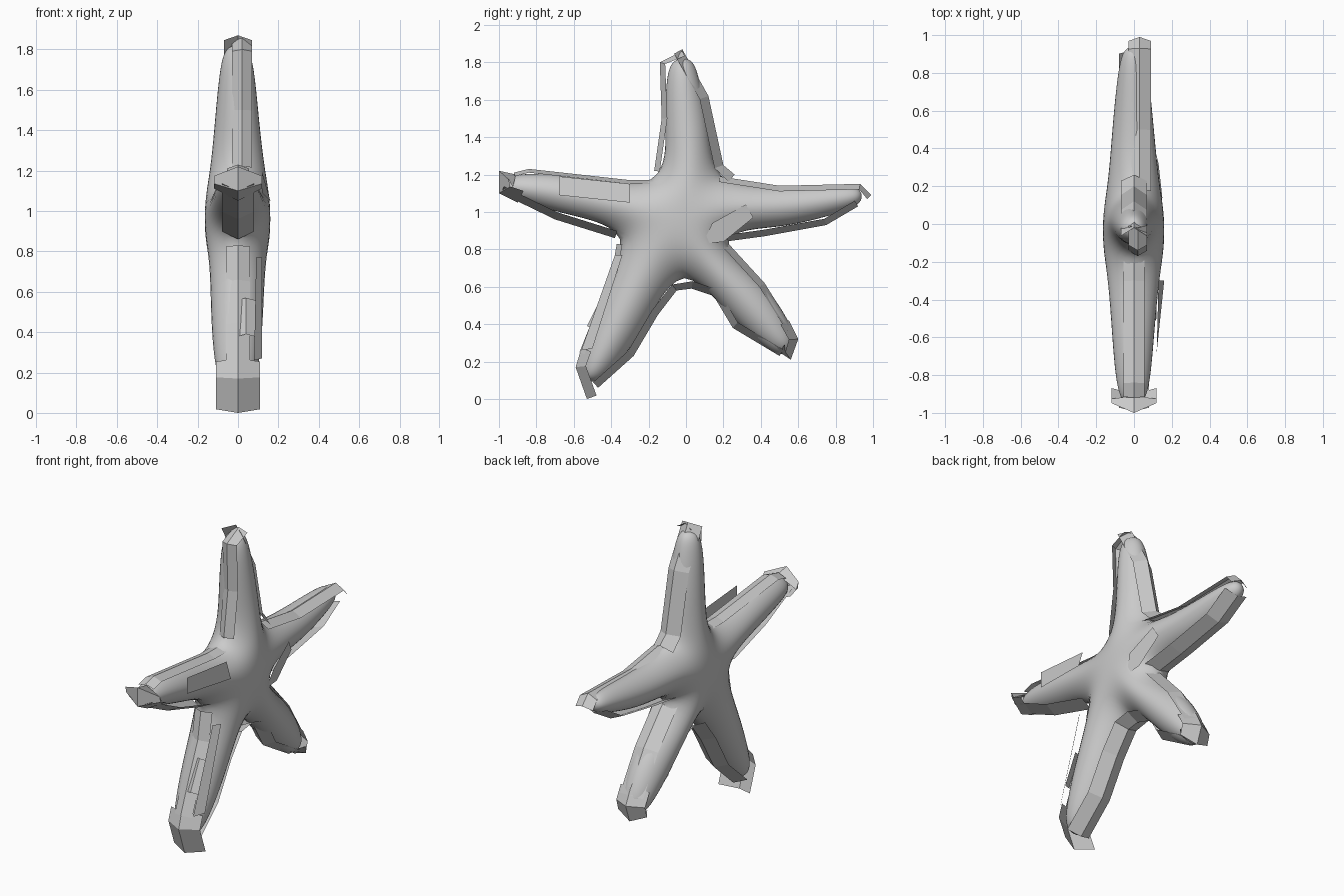
import bpy
import bmesh
from mathutils import Vector

cube = bpy.data.objects.get("Cube")
if cube:
    bpy.data.objects.remove(cube, do_unlink=True)

GREY = (0.6, 0.6, 0.6, 1.0)
mat = bpy.data.materials.new("plain grey")
mat.use_nodes = True
mat.diffuse_color = GREY
mat.node_tree.nodes["Principled BSDF"].inputs["Base Color"].default_value = GREY


def make_object(name, bm, smooth):
    mesh = bpy.data.meshes.new(name)
    bm.to_mesh(mesh)
    bm.free()
    mesh.materials.append(mat)
    for p in mesh.polygons:
        p.use_smooth = smooth
    ob = bpy.data.objects.new(name, mesh)
    bpy.context.collection.objects.link(ob)
    return ob


# Body: a four-sided star cage, rounded by subdivision.
# Crotch i and i + 1 flank arm i; arm stations are (y, z, half width, half thickness).
CROTCHES = [(0.2, 1.21), (-0.17, 1.17), (-0.37, 0.87), (0.0, 0.65), (0.2, 0.85)]
ARMS = [
    [(0.01, 1.43, 0.12, 0.11), (-0.02, 1.72, 0.09, 0.085), (-0.02, 1.83, 0.05, 0.05)],
    [(-0.6, 1.09, 0.11, 0.11), (-0.85, 1.13, 0.08, 0.09), (-0.97, 1.14, 0.05, 0.05)],
    [(-0.32, 0.48, 0.135, 0.13), (-0.46, 0.21, 0.1, 0.11), (-0.53, 0.09, 0.05, 0.06)],
    [(0.32, 0.54, 0.13, 0.125), (0.48, 0.35, 0.1, 0.1), (0.56, 0.25, 0.05, 0.06)],
    [(0.5, 1.02, 0.11, 0.11), (0.82, 1.07, 0.075, 0.08), (0.95, 1.09, 0.045, 0.045)],
]
SWELL = 1.5  # makes up for the shrinking of a four-sided ring
bm = bmesh.new()
valleys = [bm.verts.new((0, y, z)) for y, z in CROTCHES]
hubs = [bm.verts.new((x, -0.04, 0.97)) for x in (0.16, -0.165)]
bases = []
for i in range(5):
    mid = (valleys[i].co + valleys[(i + 1) % 5].co) / 2
    bases.append([bm.verts.new(mid + Vector((x, 0, 0))) for x in (0.2, -0.205)])
for i, arm in enumerate(ARMS):
    j = (i + 1) % 5
    for side in range(2):
        bm.faces.new((hubs[side], bases[i][side], valleys[j], bases[j][side]))
    ring = [valleys[i], bases[i][0], valleys[j], bases[i][1]]
    root = (valleys[i].co + valleys[j].co) / 2
    along = (Vector((0, *arm[-1][:2])) - root).normalized()
    across = Vector((0, -along.z, along.y))
    for y, z, w, t in arm:
        p = Vector((-0.005, y, z))
        thick = Vector((t, 0, 0))
        offsets = (-across * w, thick, across * w, -thick)
        nxt = [bm.verts.new(p + o * SWELL) for o in offsets]
        for k in range(4):
            m = (k + 1) % 4
            bm.faces.new((ring[k], ring[m], nxt[m], nxt[k]))
        ring = nxt
    bm.faces.new(ring)
bmesh.ops.recalc_face_normals(bm, faces=bm.faces)
body = make_object("star_body", bm, True)
rounding = body.modifiers.new("rounding", "SUBSURF")
rounding.levels = 3
rounding.render_levels = 3


# Rim strips: thin sheets folded along a ridge; the path keeps the body on its left.
def rim_strip(name, path, half_width=0.07, inset=0.035, x=0.0):
    bm = bmesh.new()
    pts = [Vector(p) for p in path]
    rows = []
    for i, p in enumerate(pts):
        run = (pts[min(i + 1, len(pts) - 1)] - pts[max(i - 1, 0)]).normalized()
        edge = p + Vector((-run.y, run.x)) * inset
        rows.append([bm.verts.new((x - half_width, *edge)),
                     bm.verts.new((x, *p)),
                     bm.verts.new((x + half_width, *edge))])
    for r, s in zip(rows, rows[1:]):
        for k in range(2):
            bm.faces.new((r[k], r[k + 1], s[k + 1], s[k]))
    make_object(name, bm, False)


rim_strip("back_arm_lower_strip", [(0.2, 0.84), (0.42, 0.87), (0.75, 0.93), (0.92, 1.03)], 0.08)
rim_strip("back_arm_upper_strip", [(0.99, 1.09), (0.93, 1.15), (0.5, 1.14), (0.18, 1.19)], 0.06, 0.03, 0.03)
rim_strip("top_arm_back_strip", [(0.26, 1.2), (0.2, 1.25), (0.12, 1.62), (-0.02, 1.87)], 0.07, 0.05)
rim_strip("top_arm_front_strip", [(-0.02, 1.86), (-0.14, 1.8), (-0.13, 1.5), (-0.17, 1.22)], 0.05, 0.03, 0.02)
rim_strip("front_arm_upper_strip", [(-0.17, 1.17), (-0.3, 1.17), (-0.84, 1.23), (-0.92, 1.21)], 0.055, 0.02)
rim_strip("front_arm_tip", [(-0.91, 1.2), (-1.0, 1.22), (-1.0, 1.1), (-0.9, 1.05)], 0.12, 0.07)
rim_strip("front_arm_lower_strip", [(-0.99, 1.1), (-0.7, 0.96), (-0.38, 0.86)], 0.08, 0.04)
rim_strip("front_leg_front_strip", [(-0.37, 0.83), (-0.4, 0.66), (-0.49, 0.45), (-0.57, 0.25)], 0.06, 0.03)
rim_strip("front_leg_short_strip", [(-0.44, 0.57), (-0.53, 0.39)], 0.05, 0.03, 0.04)
rim_strip("front_leg_tip", [(-0.56, 0.27), (-0.59, 0.17), (-0.53, 0.0)], 0.11, 0.055)
rim_strip("crotch_strip", [(-0.47, 0.06), (-0.28, 0.23), (-0.15, 0.45), (-0.05, 0.58), (0.03, 0.59), (0.15, 0.55)],
          0.08, 0.04)
rim_strip("back_leg_lower_strip", [(0.16, 0.53), (0.25, 0.38), (0.5, 0.23)], 0.07, 0.04)
rim_strip("back_leg_tip", [(0.5, 0.25), (0.56, 0.21), (0.6, 0.32), (0.55, 0.42)], 0.1, 0.05)
rim_strip("back_leg_upper_strip", [(0.57, 0.38), (0.42, 0.62), (0.2, 0.86)], 0.08, 0.035)


# Loose flat cards lying on the left face and along the front leg.
def card(name, corners):
    bm = bmesh.new()
    bm.faces.new([bm.verts.new(c) for c in corners])
    make_object(name, bm, False)


card("front_arm_side_card", [(0.12, -0.68, 1.19), (0.12, -0.68, 1.09), (0.16, -0.3, 1.05), (0.13, -0.3, 1.15)])
card("crotch_side_card", [(0.13, 0.09, 0.83), (0.13, 0.2, 0.84), (0.12, 0.36, 0.97), (0.13, 0.32, 1.04),
                          (0.15, 0.14, 0.94)])
card("front_leg_side_card", [(0.12, -0.34, 0.77), (0.09, -0.38, 0.77), (0.08, -0.56, 0.26), (0.12, -0.5, 0.27)])
